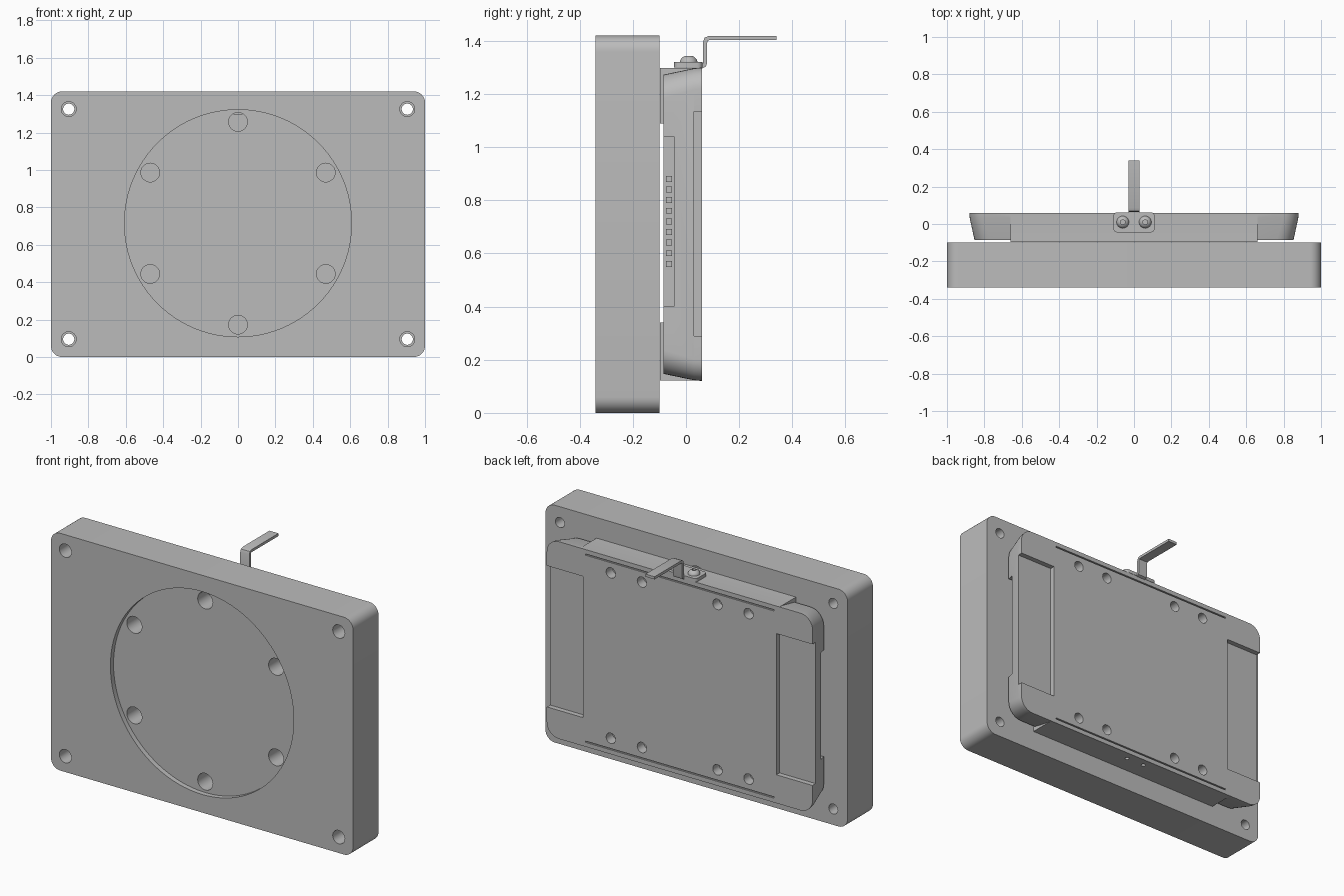
import bpy, bmesh, math
from mathutils import Matrix, Vector

cube = bpy.data.objects.get("Cube")
if cube:
    bpy.data.objects.remove(cube, do_unlink=True)

grey = bpy.data.materials.new("plain grey")
grey.use_nodes = True
grey.diffuse_color = (0.5, 0.5, 0.5, 1)
grey.node_tree.nodes["Principled BSDF"].inputs["Base Color"].default_value = (0.5, 0.5, 0.5, 1)

MID = 0.71  # height of the centre line


def finish(name, bm):
    bmesh.ops.recalc_face_normals(bm, faces=bm.faces)
    mesh = bpy.data.meshes.new(name)
    bm.to_mesh(mesh)
    bm.free()
    mesh.materials.append(grey)
    obj = bpy.data.objects.new(name, mesh)
    bpy.context.collection.objects.link(obj)
    return obj


def box(name, x0, x1, y0, y1, z0, z1):
    bm = bmesh.new()
    size = Matrix.Diagonal((x1 - x0, y1 - y0, z1 - z0, 1))
    place = Matrix.Translation(((x0 + x1) / 2, (y0 + y1) / 2, (z0 + z1) / 2))
    bmesh.ops.create_cube(bm, size=1, matrix=place @ size)
    return finish(name, bm)


def cylinder(name, radius, start, end, sides=32):
    start, end = Vector(start), Vector(end)
    axis = end - start
    turn = axis.to_track_quat("Z", "Y").to_matrix().to_4x4()
    bm = bmesh.new()
    bmesh.ops.create_cone(bm, cap_ends=True, segments=sides, radius1=radius, radius2=radius,
                          depth=axis.length, matrix=Matrix.Translation((start + end) / 2) @ turn)
    return finish(name, bm)


def rounded_loft(name, sections, steps=8):
    """Join rounded rectangles (y, half width, half height, radius) along y."""
    bm = bmesh.new()
    rings = []
    for y, w, h, r in sections:
        ring = []
        for corner, (sx, sz) in enumerate(((1, 1), (-1, 1), (-1, -1), (1, -1))):
            for i in range(steps + 1):
                a = math.pi / 2 * (corner + i / steps)
                ring.append(bm.verts.new((sx * (w - r) + r * math.cos(a), y,
                                          MID + sz * (h - r) + r * math.sin(a))))
        rings.append(ring)
    for a, b in zip(rings, rings[1:]):
        for i in range(len(a)):
            j = (i + 1) % len(a)
            bm.faces.new((a[i], a[j], b[j], b[i]))
    bm.faces.new(rings[0])
    bm.faces.new(rings[-1])
    return finish(name, bm)


def boolean(obj, tools, operation="DIFFERENCE"):
    bpy.context.view_layer.objects.active = obj
    for tool in tools:
        mod = obj.modifiers.new("cut", "BOOLEAN")
        mod.operation = operation
        mod.solver = "EXACT"
        mod.object = tool
        bpy.ops.object.modifier_apply(modifier=mod.name)
        bpy.data.objects.remove(tool, do_unlink=True)


def smooth(obj):
    bpy.ops.object.select_all(action="DESELECT")
    obj.select_set(True)
    bpy.context.view_layer.objects.active = obj
    bpy.ops.object.shade_smooth_by_angle(angle=math.radians(30))


# Thick mounting plate with a shallow round recess and bolt holes
plate = rounded_loft("mounting_plate", [(-0.34, 1, MID, 0.06), (-0.1, 1, MID, 0.06)])
cuts = [cylinder("recess_cutter", 0.607, (0, -0.4, MID + 0.005), (0, -0.31, MID + 0.005), 96)]
for k in range(6):
    a = math.pi / 6 + k * math.pi / 3
    x, z = 0.542 * math.cos(a), MID + 0.005 + 0.542 * math.sin(a)
    cuts.append(cylinder("bolt_cutter", 0.05, (x, -0.4, z), (x, 0, z)))
for sx in (-1, 1):
    for sz in (-1, 1):
        x, z = sx * 0.905, MID + sz * 0.615
        cuts.append(cylinder("corner_cutter", 0.03, (x, -0.4, z), (x, 0, z)))
        cuts.append(cylinder("counterbore_cutter", 0.04, (x, -0.4, z), (x, -0.24, z)))
boolean(plate, cuts)
smooth(plate)

# Rear cradle: tapered tray with a full height centre band
cradle = rounded_loft("rear_cradle", [(-0.085, 0.853, 0.563, 0.09), (0.03, 0.878, 0.587, 0.08),
                                      (0.06, 0.88, 0.59, 0.08)])
boolean(cradle, [box("centre_band", -0.66, 0.66, -0.097, 0.05, MID - 0.589, MID + 0.589)], "UNION")
cuts = [box("gap_cutter", -1, 1, -0.2, -0.085, 0.34, 1.09)]
for sx in (-1, 1):
    # open pocket on the back and notch behind each end
    x0, x1 = sorted((sx * 0.64, sx * 1.0))
    cuts.append(box("pocket_cutter", x0, x1, 0.03, 0.2, 0.29, 1.135))
    x0, x1 = sorted((sx * 0.81, sx * 1.0))
    cuts.append(box("notch_cutter", x0, x1, -0.2, -0.045, 0.4, 1.04))
    # small holes in the underside
    cuts.append(cylinder("underside_cutter", 0.012, (sx * 0.06, 0.01, 0.05), (sx * 0.06, 0.01, 0.16), 16))
    for sz in (-1, 1):
        for x in (0.25, 0.456):
            z = MID + sz * 0.495
            cuts.append(cylinder("hole_cutter", 0.031, (sx * x, 0, z), (sx * x, 0.2, z)))
for sz in (-1, 1):
    z = MID + sz * 0.56
    cuts.append(box("groove_cutter", -0.625, 0.625, 0.05, 0.2, z - 0.004, z + 0.004))
boolean(cradle, cuts)
smooth(cradle)

# Row of small contacts inside the right hand notch
for k in range(9):
    z = 0.55 + k * 0.04
    box("contact_block", 0.805, 0.825, -0.075, -0.052, z, z + 0.022)

# Bracket foot with rounded corners
foot = box("bracket_foot", -0.11, 0.11, -0.045, 0.062, 1.3, 1.32)
bm = bmesh.new()
bm.from_mesh(foot.data)
uprights = [e for e in bm.edges if abs(e.verts[0].co.z - e.verts[1].co.z) > 0.01]
bmesh.ops.bevel(bm, geom=uprights, offset=0.02, segments=4, affect="EDGES", profile=0.5)
bm.to_mesh(foot.data)
bm.free()
smooth(foot)

# Bent strip: a folded path given thickness and width
path = [(0.05, 1.305), (0.06, 1.305), (0.069, 1.309), (0.072, 1.32), (0.072, 1.395),
        (0.076, 1.407), (0.088, 1.411), (0.34, 1.411)]
bm = bmesh.new()
verts = [[bm.verts.new((x, y, z)) for y, z in path] for x in (-0.03, 0.03)]
for i in range(len(path) - 1):
    bm.faces.new((verts[0][i], verts[1][i], verts[1][i + 1], verts[0][i + 1]))
strip = finish("bent_strip", bm)
bpy.context.view_layer.objects.active = strip
mod = strip.modifiers.new("thickness", "SOLIDIFY")
mod.thickness = 0.016
mod.offset = 0
bpy.ops.object.modifier_apply(modifier=mod.name)
smooth(strip)

# Domed screws with a socket
for side, sx in (("right", -1), ("left", 1)):
    bm = bmesh.new()
    bmesh.ops.create_uvsphere(bm, u_segments=32, v_segments=16, radius=1)
    bmesh.ops.bisect_plane(bm, geom=bm.verts[:] + bm.edges[:] + bm.faces[:], plane_co=(0, 0, 0),
                           plane_no=(0, 0, -1), clear_outer=True)
    bmesh.ops.holes_fill(bm, edges=[e for e in bm.edges if e.is_boundary])
    bm.transform(Matrix.Translation((sx * 0.06, 0.01, 1.319)) @ Matrix.Diagonal((0.033, 0.033, 0.027, 1)))
    screw = finish(side + "_screw", bm)
    boolean(screw, [cylinder("socket_cutter", 0.014, (sx * 0.06, 0.01, 1.333), (sx * 0.06, 0.01, 1.4), 6)])
    smooth(screw)
